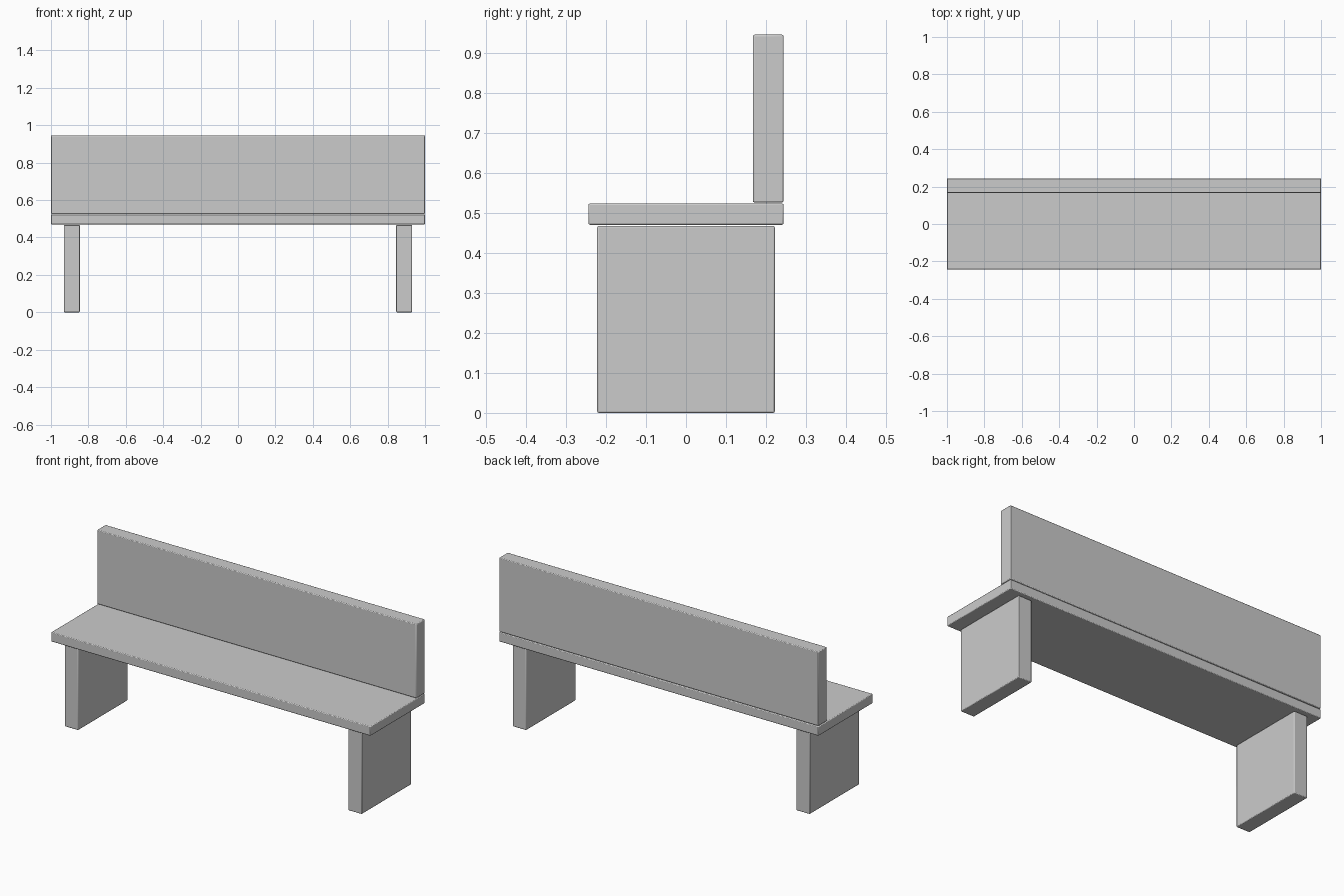
import bpy

# Remove the default object
cube = bpy.data.objects.get("Cube")
if cube:
    bpy.data.objects.remove(cube, do_unlink=True)

# Single flat grey
GREY = (0.6, 0.6, 0.6, 1.0)
stone = bpy.data.materials.new("light grey stone")
stone.use_nodes = True
stone.diffuse_color = GREY
stone.node_tree.nodes["Principled BSDF"].inputs["Base Color"].default_value = GREY


def slab(name, low, high):
    """Box between two corners with slightly eased edges."""
    center = [(a + b) / 2 for a, b in zip(low, high)]
    bpy.ops.mesh.primitive_cube_add(size=1, location=center)
    obj = bpy.context.object
    obj.name = name
    obj.scale = [b - a for a, b in zip(low, high)]
    bpy.ops.object.transform_apply(location=False, rotation=False, scale=True)
    obj.data.materials.append(stone)
    bevel = obj.modifiers.new("eased edges", "BEVEL")
    bevel.width = 0.004
    bevel.segments = 2
    bpy.ops.object.shade_smooth_by_angle()
    return obj


# Seat and backrest, with a narrow joint between them
slab("seat", (-1, -0.244, 0.47), (1, 0.244, 0.523))
slab("backrest", (-1, 0.167, 0.526), (1, 0.244, 0.945))

# Panel legs, mirrored left and right
for side, x in (("left", 0.888), ("right", -0.888)):
    slab(side + "_leg", (x - 0.042, -0.222, 0), (x + 0.042, 0.222, 0.467))
